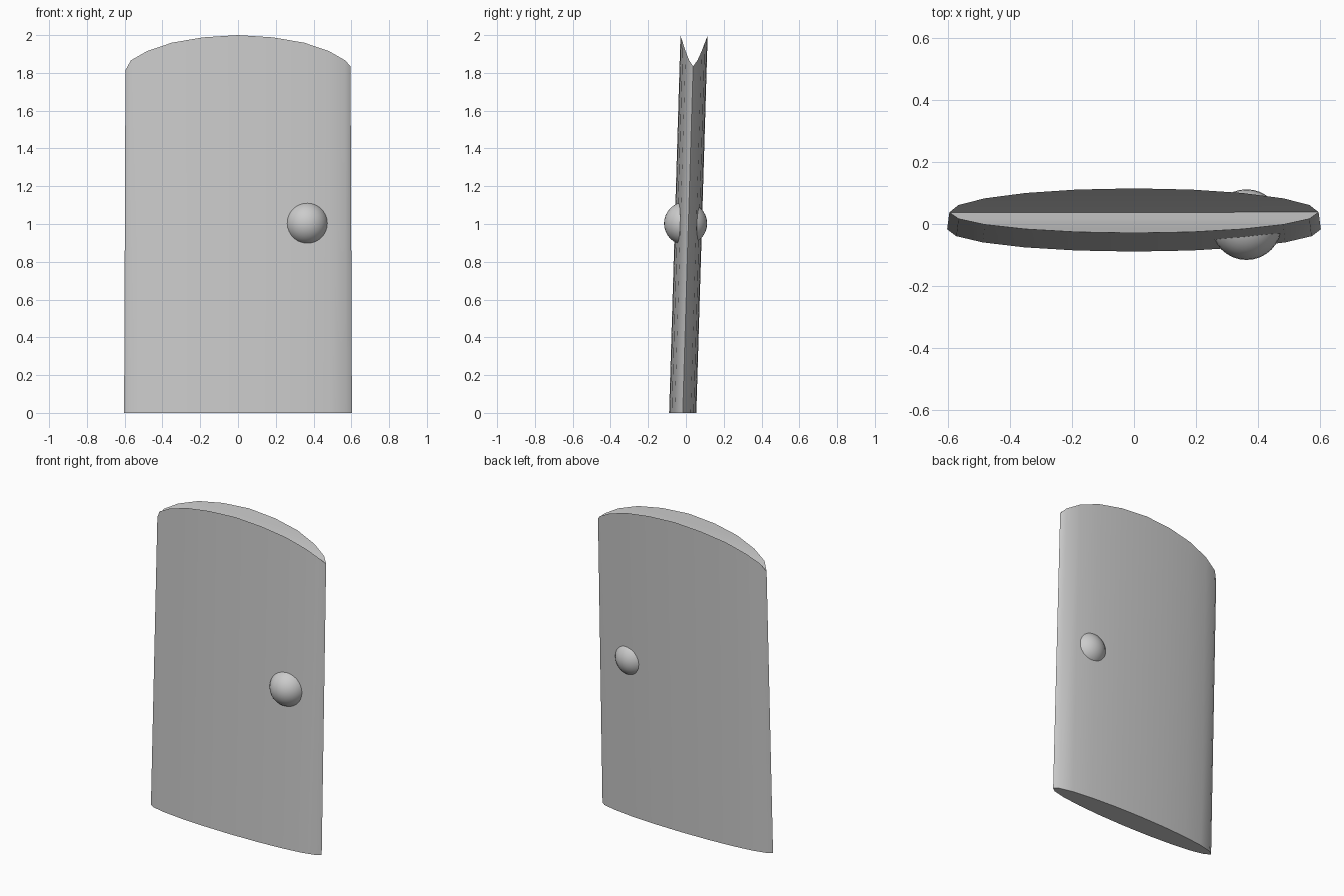
import bpy, bmesh, math

cube = bpy.data.objects.get("Cube")
if cube:
    bpy.data.objects.remove(cube, do_unlink=True)

grey = bpy.data.materials.new("plain grey")
grey.use_nodes = True
grey.diffuse_color = (0.6, 0.6, 0.6, 1)
grey.node_tree.nodes["Principled BSDF"].inputs["Base Color"].default_value = (0.6, 0.6, 0.6, 1)


def add_object(name, bm):
    bmesh.ops.recalc_face_normals(bm, faces=bm.faces)
    mesh = bpy.data.meshes.new(name)
    bm.to_mesh(mesh)
    bm.free()
    mesh.materials.append(grey)
    obj = bpy.data.objects.new(name, mesh)
    bpy.context.collection.objects.link(obj)
    bpy.ops.object.select_all(action='DESELECT')
    obj.select_set(True)
    bpy.context.view_layer.objects.active = obj
    bpy.ops.object.shade_smooth_by_angle(angle=math.radians(40))
    return obj


# Leaning oval slab with a valley running across its top
SIDES = 20
RIM = [1.825, 1.867, 1.915, 1.96, 1.988, 2.0]  # rim height from end to middle


def ring_point(i, z):
    a = math.tau * i / SIDES
    taper = 0.603 - 0.004 * z
    return (taper * math.cos(a), 0.072 * math.sin(a) - 0.017 + 0.03 * z, z)


def rim_height(i):
    step = i % (SIDES // 2)
    tilt = 0.01 * math.cos(math.tau * i / SIDES)
    return RIM[min(step, SIDES // 2 - step)] + tilt * (step == 0)


bm = bmesh.new()
bottom = [bm.verts.new(ring_point(i, 0)) for i in range(SIDES)]
top = [bm.verts.new(ring_point(i, rim_height(i))) for i in range(SIDES)]
for i in range(SIDES):
    j = (i + 1) % SIDES
    bm.faces.new((bottom[i], bottom[j], top[j], top[i]))
bm.faces.new(bottom)
# Strips joining opposite points of the rim, left to right
half = SIDES // 2
pairs = [(q % SIDES, (half - q) % SIDES) for q in range(-half // 2, half // 2 + 1)]
for (a, b), (c, d) in zip(pairs, pairs[1:]):
    corners = []
    for k in (a, c, d, b):
        if top[k] not in corners:
            corners.append(top[k])
    bm.faces.new(corners)
add_object("slab", bm)

# Round knob passing through the slab
bm = bmesh.new()
bmesh.ops.create_uvsphere(bm, u_segments=32, v_segments=16, radius=0.114)
knob = add_object("knob", bm)
knob.location = (0.363, -0.002, 1.003)
